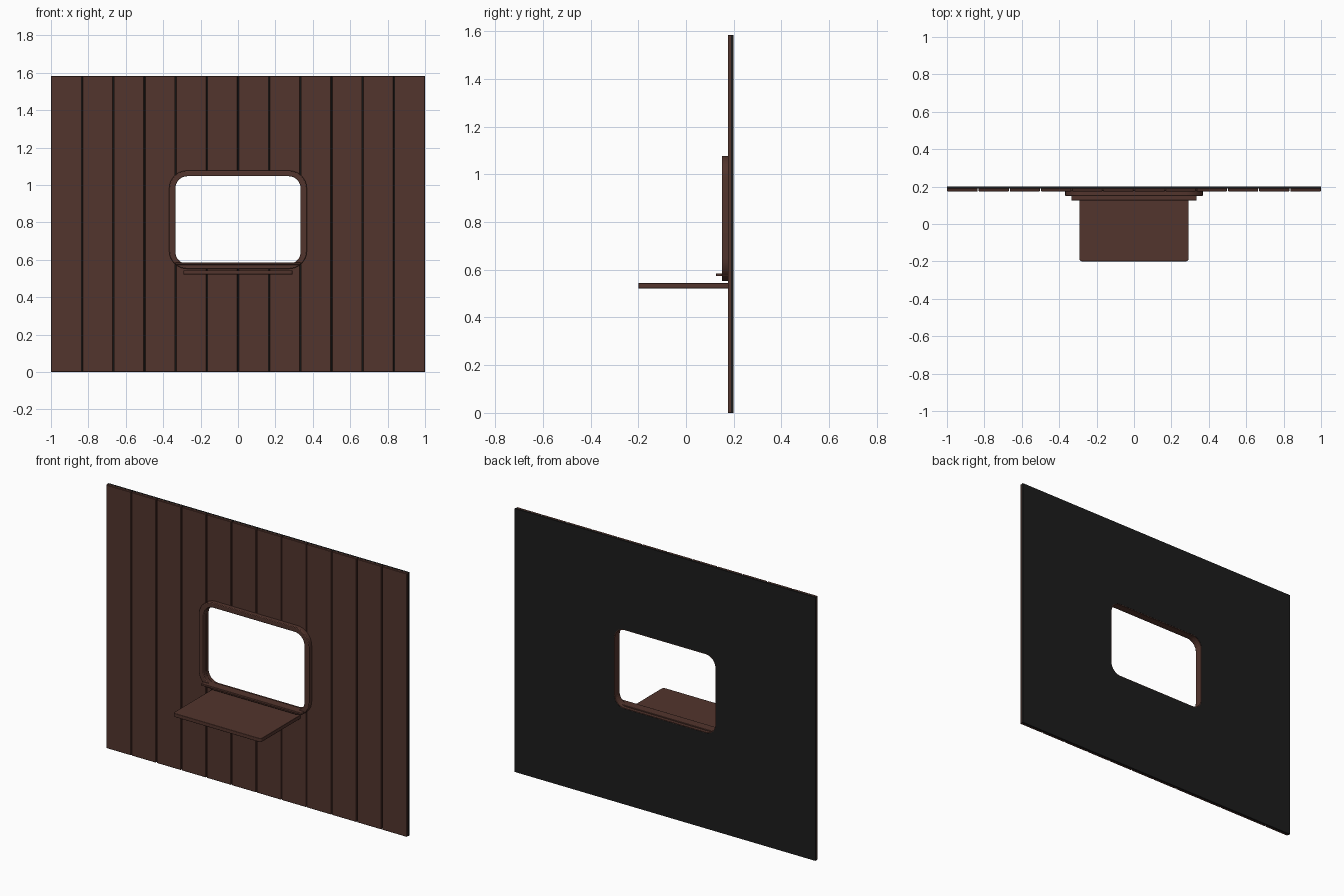
import bpy
import bmesh
from math import cos, sin, pi
from mathutils import Vector

cube = bpy.data.objects.get("Cube")
if cube:
    bpy.data.objects.remove(cube, do_unlink=True)


def make_material(name, rgb):
    mat = bpy.data.materials.new(name)
    mat.use_nodes = True
    mat.diffuse_color = (*rgb, 1)
    bsdf = next(n for n in mat.node_tree.nodes if n.type == 'BSDF_PRINCIPLED')
    bsdf.inputs["Base Color"].default_value = (*rgb, 1)
    return mat


brown = make_material("dark brown wood", (0.085, 0.035, 0.026))
black = make_material("black backing", (0.012, 0.012, 0.012))


def add_object(name, bm, mat):
    bmesh.ops.recalc_face_normals(bm, faces=bm.faces)
    mesh = bpy.data.meshes.new(name)
    bm.to_mesh(mesh)
    bm.free()
    mesh.materials.append(mat)
    obj = bpy.data.objects.new(name, mesh)
    bpy.context.collection.objects.link(obj)
    return obj


def add_box(bm, low, high):
    low, high = Vector(low), Vector(high)
    verts = bmesh.ops.create_cube(bm, size=1)["verts"]
    for v in verts:
        v.co = (low + high) / 2 + v.co * (high - low)
    return verts


def bevel(obj, width, segments=2):
    mod = obj.modifiers.new("soft edges", 'BEVEL')
    mod.width = width
    mod.segments = segments
    mod.limit_method = 'ANGLE'


# Rounded rectangle outline in the plane of the wall
def outline(half, low, high, radius, steps=8):
    corners = ((1, high, 0), (-1, high, 1), (-1, low, 2), (1, low, 3))
    points = []
    for side, z, quarter in corners:
        cx = side * (half - radius)
        cz = z - radius if z == high else z + radius
        for i in range(steps + 1):
            a = (quarter + i / steps) * pi / 2
            points.append((cx + radius * cos(a), cz + radius * sin(a)))
    return points


def add_ring(name, outer, inner, front, back, mat):
    bm = bmesh.new()
    loops = [[bm.verts.new((x, y, z)) for x, z in pts]
             for pts, y in ((outer, front), (inner, front), (inner, back), (outer, back))]
    n = len(outer)
    for k in range(4):
        a, b = loops[k], loops[(k + 1) % 4]
        for i in range(n):
            j = (i + 1) % n
            bm.faces.new((a[i], a[j], b[j], b[i]))
    return add_object(name, bm, mat)


WIDTH, HEIGHT = 2.0, 1.583
COUNT = 12
opening = outline(0.335, 0.578, 1.047, 0.065)
cut_line = outline(0.339, 0.574, 1.051, 0.069)
frame_line = outline(0.368, 0.552, 1.077, 0.095)

# Hidden cutter for the window opening
bm = bmesh.new()
face = bm.faces.new([bm.verts.new((x, 0, z)) for x, z in cut_line])
extruded = bmesh.ops.extrude_face_region(bm, geom=[face])["geom"]
for v in extruded:
    if isinstance(v, bmesh.types.BMVert):
        v.co.y = 0.4
cutter = add_object("opening_cutter", bm, black)
cutter.hide_render = True
cutter.hide_viewport = True


def cut_opening(obj):
    mod = obj.modifiers.new("opening", 'BOOLEAN')
    mod.object = cutter
    mod.operation = 'DIFFERENCE'
    mod.solver = 'EXACT'


# Vertical planks with narrow grooves
step = WIDTH / COUNT
for i in range(COUNT):
    left = -WIDTH / 2 + i * step
    gap_left = 0 if i == 0 else 0.0025
    gap_right = 0 if i == COUNT - 1 else 0.0025
    bm = bmesh.new()
    add_box(bm, (left + gap_left, 0.175, 0), (left + step - gap_right, 0.19, HEIGHT))
    plank = add_object("wall_plank_%d" % (i + 1), bm, brown)
    bevel(plank, 0.002, 1)
    if abs(left + step / 2) < 0.45:
        cut_opening(plank)

# Backing panel behind the planks
bm = bmesh.new()
add_box(bm, (-WIDTH / 2, 0.189, 0), (WIDTH / 2, 0.2, HEIGHT))
backing = add_object("wall_backing", bm, black)
cut_opening(backing)

# Window frame and the lining through the wall
frame = add_ring("window_frame", frame_line, opening, 0.15, 0.18, brown)
bevel(frame, 0.004)
lining = add_ring("window_lining", cut_line, opening, 0.178, 0.199, brown)

# Sill ledge under the window
bm = bmesh.new()
add_box(bm, (-0.335, 0.126, 0.573), (0.335, 0.18, 0.585))
sill = add_object("window_sill", bm, brown)
bevel(sill, 0.002)

# Table shelf with rounded front corners
bm = bmesh.new()
add_box(bm, (-0.292, -0.2, 0.522), (0.292, 0.18, 0.544))
front_corners = [e for e in bm.edges
                 if all(v.co.y < 0 for v in e.verts)
                 and abs(e.verts[0].co.x - e.verts[1].co.x) < 0.01]
bmesh.ops.bevel(bm, geom=front_corners, offset=0.015, segments=5,
                profile=0.5, affect='EDGES')
table = add_object("table_shelf", bm, brown)
bevel(table, 0.002)

# Smooth the rounded parts while keeping edges crisp
for obj in (frame, lining, sill, table):
    bpy.ops.object.select_all(action='DESELECT')
    obj.select_set(True)
    bpy.context.view_layer.objects.active = obj
    bpy.ops.object.shade_smooth_by_angle(angle=0.6)
